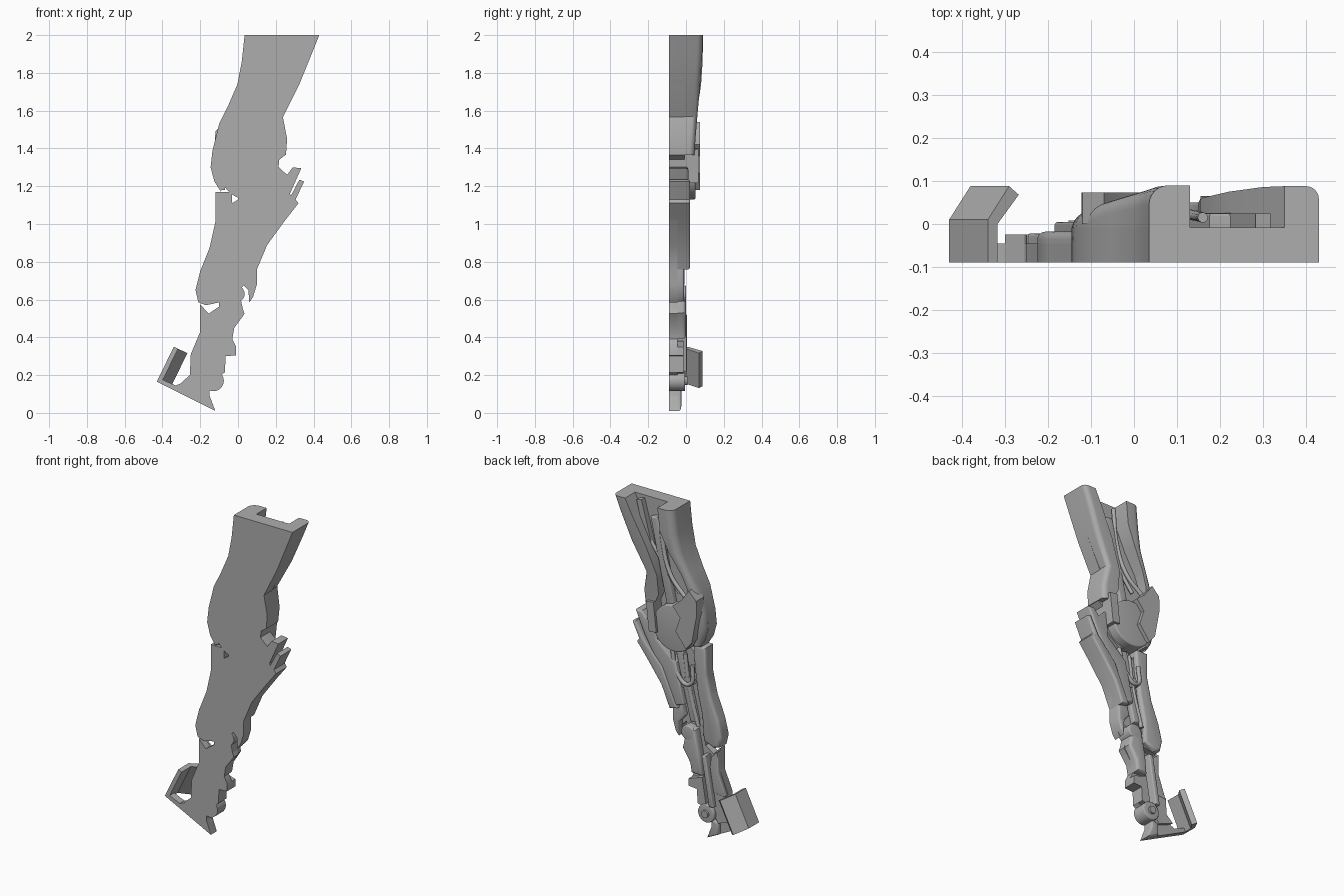
import bpy, bmesh, math
from mathutils import Vector

cube = bpy.data.objects.get("Cube")
if cube:
    bpy.data.objects.remove(cube, do_unlink=True)

FRONT = -.09

grey = bpy.data.materials.new("plain_grey")
grey.use_nodes = True
grey.diffuse_color = (.42, .42, .42, 1)
grey.node_tree.nodes["Principled BSDF"].inputs["Base Color"].default_value = (.42, .42, .42, 1)


def finish(name, bm):
    """Turn a bmesh into a named, shaded object."""
    bmesh.ops.recalc_face_normals(bm, faces=bm.faces[:])
    mesh = bpy.data.meshes.new(name)
    bm.to_mesh(mesh)
    bm.free()
    mesh.materials.append(grey)
    obj = bpy.data.objects.new(name, mesh)
    bpy.context.collection.objects.link(obj)
    bpy.ops.object.select_all(action='DESELECT')
    obj.select_set(True)
    bpy.context.view_layer.objects.active = obj
    bpy.ops.object.shade_smooth_by_angle(angle=math.radians(35))
    return obj


def prism(name, outline, back, front=FRONT, bevel=0):
    """Extrude an x-z outline from front to back, optionally rounding the back rim."""
    bm = bmesh.new()
    face = bm.faces.new([bm.verts.new((x, front, z)) for x, z in outline])
    new = bmesh.ops.extrude_face_region(bm, geom=[face], use_keep_orig=True)["geom"]
    moved = [v for v in new if isinstance(v, bmesh.types.BMVert)]
    bmesh.ops.translate(bm, verts=moved, vec=(0, back - front, 0))
    if bevel:
        rim = [e for e in bm.edges if all(v in moved for v in e.verts)]
        bmesh.ops.bevel(bm, geom=rim, offset=bevel, segments=4, profile=.5,
                        affect='EDGES', clamp_overlap=True)
    return finish(name, bm)


def disc(name, x, z, radius, back, front=FRONT, bevel=0, sides=32):
    ring = [math.tau * i / sides for i in range(sides)]
    return prism(name, [(x + radius * math.cos(a), z + radius * math.sin(a)) for a in ring],
                 back, front, bevel)


def bar(name, start, end, width, back, front=FRONT, bevel=0):
    """Straight flat bar between two x-z points."""
    a, b = Vector(start), Vector(end)
    side = (b - a).normalized().orthogonal() * width / 2
    return prism(name, [a + side, b + side, b - side, a - side], back, front, bevel)


def ridge(name, sections, radius):
    """Loft of (z, outer x, inner x, back y) sections with a rounded outer corner."""
    bm = bmesh.new()
    rings = []
    for z, outer, inner, back in sections:
        sign = 1 if inner > outer else -1
        r = min(radius, abs(inner - outer) * .8)
        pts = [(outer, FRONT)]
        for i in range(7):
            a = math.pi / 2 * i / 6
            pts.append((outer + sign * r * (1 - math.cos(a)), back - r + r * math.sin(a)))
        pts += [(inner, back), (inner, FRONT)]
        rings.append([bm.verts.new((x, y, z)) for x, y in pts])
    for low, high in zip(rings, rings[1:]):
        for i in range(len(low)):
            j = (i + 1) % len(low)
            bm.faces.new((low[i], low[j], high[j], high[i]))
    bm.faces.new(rings[0])
    bm.faces.new(rings[-1])
    return finish(name, bm)


def tube(name, points, radius):
    curve = bpy.data.curves.new(name, 'CURVE')
    curve.dimensions = '3D'
    curve.bevel_depth = radius
    curve.bevel_resolution = 3
    curve.use_fill_caps = True
    spline = curve.splines.new('BEZIER')
    spline.bezier_points.add(len(points) - 1)
    for knot, co in zip(spline.bezier_points, points):
        knot.co = co
        knot.handle_left_type = knot.handle_right_type = 'AUTO'
    curve.materials.append(grey)
    obj = bpy.data.objects.new(name, curve)
    bpy.context.collection.objects.link(obj)
    bpy.ops.object.select_all(action='DESELECT')
    obj.select_set(True)
    bpy.context.view_layer.objects.active = obj
    bpy.ops.object.convert(target='MESH')


# Thigh: backing slab and the two raised side shells
prism("thigh_slab", [
    (.035, 2), (.02, 1.86), (-.003, 1.74), (-.055, 1.62), (-.1, 1.53), (-.135, 1.39),
    (-.145, 1.3), (-.125, 1.225), (-.09, 1.17), (-.085, 1.2), (-.05, 1.19), (-.04, 1.23),
    (-.02, 1.22), (0, 1.15), (.1, 1.12), (.2, 1.2), (.205, 1.33), (.25, 1.365),
    (.26, 1.45), (.235, 1.56), (.325, 1.74), (.43, 2)], -.008)
ridge("thigh_shin_side_shell", [
    (2, .035, .13, .09), (1.86, .02, .115, .088), (1.74, -.003, .06, .08),
    (1.62, -.055, -.01, .062), (1.53, -.1, -.045, .05), (1.39, -.135, -.05, .038),
    (1.3, -.145, -.05, .03), (1.225, -.125, -.06, .022), (1.18, -.095, -.07, .018)], .045)
ridge("thigh_rear_shell", [
    (2, .43, .35, .088), (1.9, .39, .3, .086), (1.74, .325, .22, .075),
    (1.57, .237, .155, .06), (1.45, .26, .15, .05), (1.365, .254, .19, .045)], .03)

# Thigh inner structure
bar("thigh_strut", (.3, 1.98), (.17, 1.5), .035, .025)
bar("thigh_core_bar", (.2, 1.9), (.08, 1.35), .05, .025, bevel=.008)
tube("thigh_rod", [(.25, .015, 1.78), (.14, .015, 1.63), (.03, .02, 1.48)], .011)
tube("thigh_cable", [(.16, .015, 1.97), (.14, .02, 1.75), (.08, .03, 1.58),
                     (-.02, .04, 1.48)], .012)

# Knee joint and bracket
disc("knee_disc", .05, 1.27, .14, .05, bevel=.008, sides=40)
prism("knee_bracket", [(-.07, 1.54), (-.12, 1.49), (-.122, 1.4), (-.09, 1.23), (-.05, 1.18),
                       (.02, 1.27), (-.01, 1.36), (.04, 1.42), (-.02, 1.47)], .073, 0)
bar("knee_link", (.2, 1.4), (.18, 1.22), .05, .065)

# Shin: backing slab, front guard and calf blades
prism("shin_slab", [
    (-.12, 1.17), (-.09, 1.165), (-.075, 1.13), (-.04, 1.18), (-.03, 1.11), (0, 1.13),
    (0, 1.2), (.2, 1.25), (.275, 1.16), (.3, 1.1), (.25, 1.02), (.155, .89), (.1, .76),
    (.1, .68), (.08, .615), (.06, .585), (.055, .65), (.03, .675), (.01, .65), (.01, .57),
    (-.1, .54), (-.1, .585), (-.17, .57), (-.21, .585), (-.225, .65), (-.2, .75),
    (-.15, .875), (-.12, 1.01)], -.045)
prism("shin_guard", [
    (-.12, 1.17), (-.03, 1.17), (-.04, 1.03), (-.06, .88), (-.09, .75), (-.1, .6),
    (-.17, .57), (-.21, .585), (-.225, .65), (-.2, .75), (-.15, .875), (-.12, 1.01)],
    -.018, bevel=.018)
prism("calf_outer_blade", [
    (.35, 1.225), (.325, 1.235), (.27, 1.13), (.15, 1), (.05, .77), (.1, .76), (.155, .89),
    (.25, 1.02), (.32, 1.11), (.305, 1.13)], .022, bevel=.012)
prism("calf_inner_blade", [
    (.335, 1.295), (.29, 1.3), (.26, 1.26), (.205, 1.31), (.19, 1.15), (.065, 1.04),
    (.01, .8), (.07, .78), (.17, .98), (.275, 1.16)], .012, bevel=.012)
prism("calf_lower_guard", [(.04, .8), (.1, .78), (.1, .68), (.08, .615), (.06, .59),
                           (.055, .68), (.02, .72)], -.01, bevel=.015)

# Shin inner structure
bar("shin_piston", (.06, 1.12), (-.04, .7), .05, -.015, bevel=.01)
bar("shin_cross_plate", (-.03, .95), (.08, .9), .05, -.01)
tube("shin_cable", [(.1, -.01, 1.12), (.06, 0, .98), (-.02, 0, .93), (-.04, -.01, 1.05)], .012)
tube("shin_rod", [(.02, -.02, 1.1), (-.01, -.02, .9), (-.07, -.02, .68)], .012)

# Lower leg and foot slab
prism("foot_slab", [
    (-.2, .575), (-.155, .525), (-.105, .56), (.01, .59), (.035, .525), (-.02, .45),
    (-.03, .39), (-.01, .35), (-.01, .305), (-.065, .3), (-.07, .215), (-.16, .135),
    (-.15, .09), (-.12, .01), (-.43, .165), (-.42, .185), (-.33, .145), (-.28, .165),
    (-.255, .2), (-.25, .31), (-.2, .43)], -.045)

# Ankle joints, links and blocks
disc("ankle_upper_joint", -.01, .63, .045, 0, bevel=.008, sides=24)
prism("ankle_link", [(-.06, .66), (.0, .67), (.03, .53), (-.02, .45), (-.03, .39),
                     (-.1, .39), (-.09, .5)], 0, bevel=.02)
prism("ankle_front_block", [(-.2, .56), (-.15, .51), (-.14, .42), (-.16, .3), (-.25, .29),
                            (-.2, .43)], -.022, bevel=.008)
bar("ankle_rod", (-.12, .52), (-.17, .22), .03, .005, bevel=.008)
prism("ankle_heel_block", [(-.1, .38), (-.01, .35), (-.01, .305), (-.065, .3), (-.07, .215),
                           (-.13, .2)], -.012)
prism("instep_block", [(-.25, .3), (-.17, .3), (-.15, .2), (-.2, .12), (-.3, .16),
                       (-.255, .2)], -.025)
disc("foot_joint", -.13, .17, .055, -.005, bevel=.006, sides=24)
disc("foot_joint_pin", -.13, .17, .022, .008, sides=16)
prism("foot_spur", [(-.2, .12), (-.15, .14), (-.15, .09), (-.12, .01), (-.2, .05)],
      -.025, bevel=.012)

# Toe guard: folded plate swept along its slant
along, inward = Vector((.09, 0, .185)), Vector((.9, 0, -.42))
fold = [(0, FRONT), (0, .01), (.055, .088), (.08, .068), (.025, 0), (.025, FRONT)]
bm = bmesh.new()
corner = Vector((-.43, 0, .165))
plate = bm.faces.new([bm.verts.new(corner + inward * u + Vector((0, y, 0))) for u, y in fold])
swept = bmesh.ops.extrude_face_region(bm, geom=[plate], use_keep_orig=True)["geom"]
bmesh.ops.translate(bm, verts=[v for v in swept if isinstance(v, bmesh.types.BMVert)], vec=along)
finish("toe_guard", bm)
